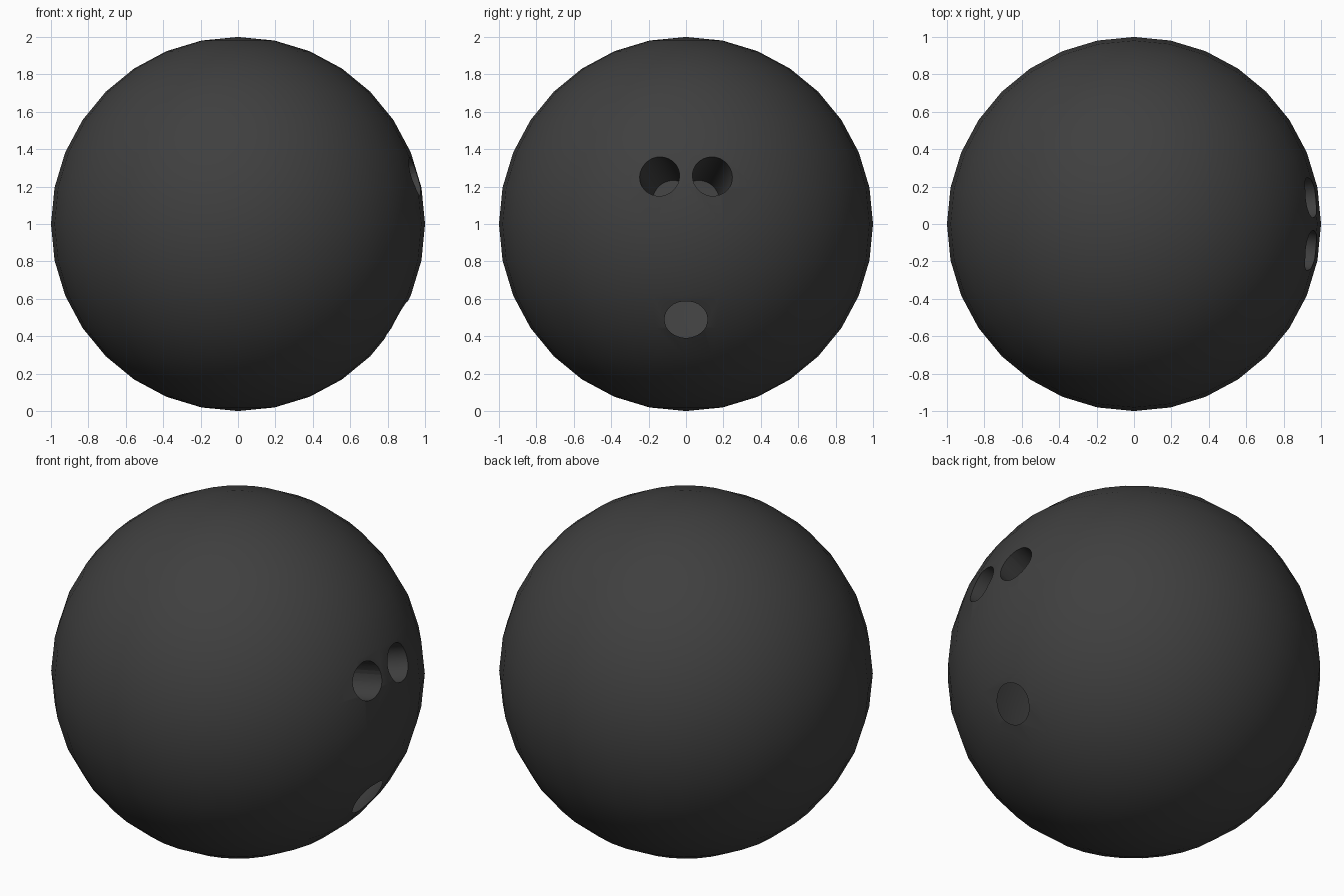
import bpy, math
from mathutils import Vector

if "Cube" in bpy.data.objects:
    bpy.data.objects.remove(bpy.data.objects["Cube"])

CENTRE = Vector((0, 0, 1))

# ball
bpy.ops.mesh.primitive_uv_sphere_add(segments=32, ring_count=16, radius=1, location=CENTRE)
ball = bpy.context.object
ball.name = "ball"
mat = bpy.data.materials.new("dark_shell")
mat.diffuse_color = (0.05, 0.05, 0.05, 1)
mat.use_nodes = True
mat.node_tree.nodes["Principled BSDF"].inputs["Base Color"].default_value = mat.diffuse_color
ball.data.materials.append(mat)


def drill(name, y, z, radius, depth):
    """Cut a round hole pointing at the ball centre."""
    d = Vector((math.sqrt(1 - y * y - z * z), y, z))
    length = depth + 0.2
    bpy.ops.mesh.primitive_cylinder_add(
        vertices=32, radius=radius, depth=length,
        location=CENTRE + d * (1 - depth + length / 2),
        rotation=d.to_track_quat('Z', 'Y').to_euler())
    cutter = bpy.context.object
    cutter.name = name
    cutter.data.materials.append(mat)
    cutter.hide_render = True
    mod = ball.modifiers.new(name, 'BOOLEAN')
    mod.operation = 'DIFFERENCE'
    mod.solver = 'EXACT'
    mod.object = cutter
    bpy.context.view_layer.objects.active = ball
    bpy.ops.object.modifier_apply(modifier=name)
    bpy.data.objects.remove(cutter)


# two finger holes and a thumb hole
for side in (-1, 1):
    drill("finger_hole", side * 0.143, 0.257, 0.108, 0.5)
drill("thumb_hole", 0, -0.517, 0.115, 0.5)

# smooth shell with crisp hole rims
bpy.ops.object.select_all(action='DESELECT')
ball.select_set(True)
bpy.context.view_layer.objects.active = ball
bpy.ops.object.shade_smooth_by_angle(angle=math.radians(35))
